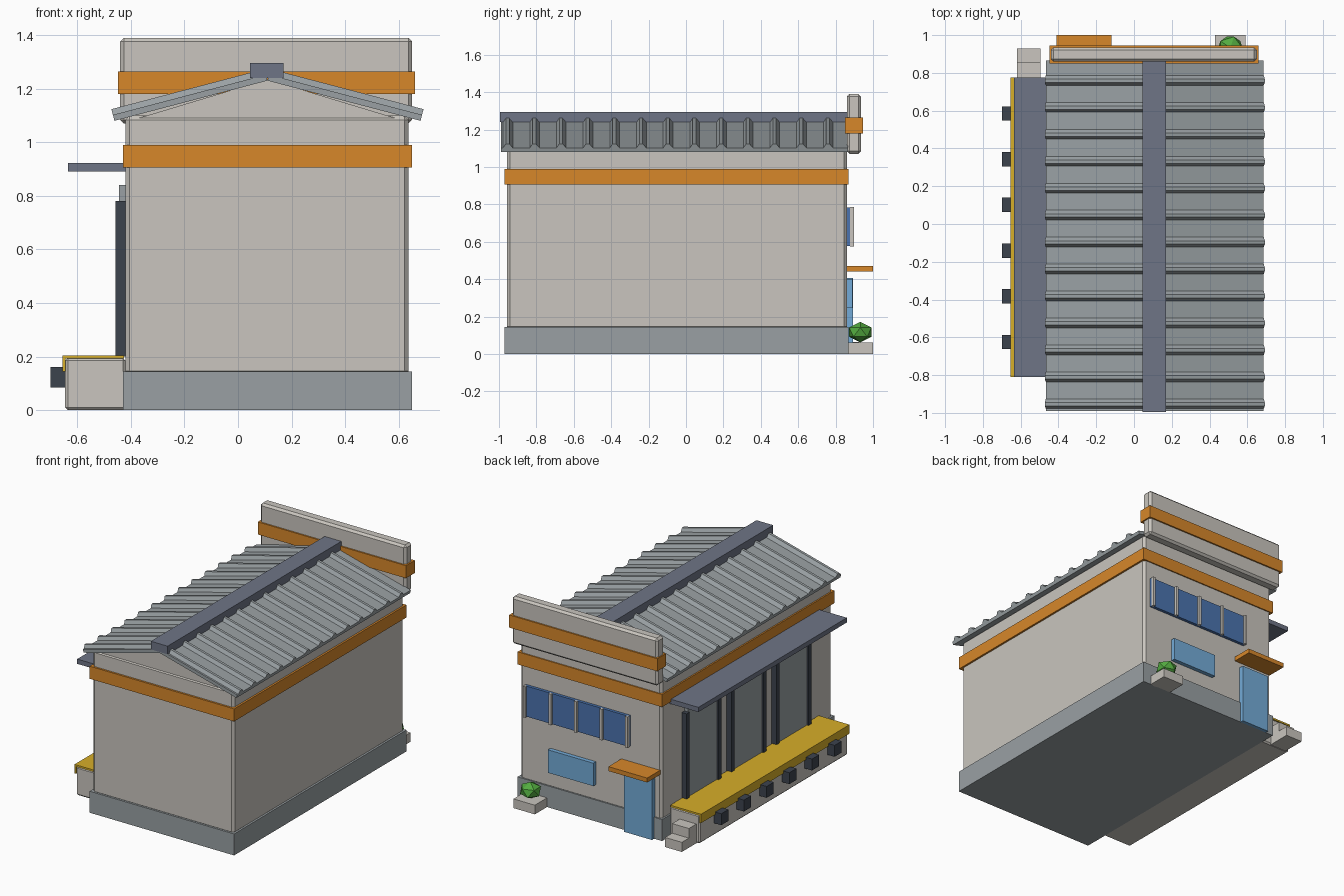
import bpy
import bmesh
from mathutils import Vector

if "Cube" in bpy.data.objects:
    bpy.data.objects.remove(bpy.data.objects["Cube"], do_unlink=True)


def material(name, *srgb):
    mat = bpy.data.materials.new(name)
    lin = [(c / 255) ** 2.2 for c in srgb] + [1]
    mat.use_nodes = True
    mat.diffuse_color = lin
    mat.node_tree.nodes["Principled BSDF"].inputs["Base Color"].default_value = lin
    return mat


WALL = material("plaster", 200, 196, 189)
ORANGE = material("orange trim", 214, 134, 46)
GREY = material("metal grey", 152, 159, 162)
SLATE = material("slate", 110, 116, 133)
YELLOW = material("safety yellow", 214, 173, 45)
DARK = material("dark rubber", 63, 69, 79)
GLASS = material("window blue", 76, 115, 174)
SKY = material("light blue", 115, 170, 215)
LEAF = material("leaf green", 84, 170, 66)


def finish(name, bm, mat):
    bmesh.ops.recalc_face_normals(bm, faces=bm.faces[:])
    mesh = bpy.data.meshes.new(name)
    bm.to_mesh(mesh)
    bm.free()
    mesh.materials.append(mat)
    obj = bpy.data.objects.new(name, mesh)
    bpy.context.collection.objects.link(obj)
    return obj


def box(name, mat, x, y, z, bevel=0):
    """Box from (min, max) pairs on each axis."""
    bm = bmesh.new()
    bmesh.ops.create_cube(bm, size=1)
    for v in bm.verts:
        v.co = [r[0] if c < 0 else r[1] for c, r in zip(v.co, (x, y, z))]
    obj = finish(name, bm, mat)
    if bevel:
        mod = obj.modifiers.new("Bevel", "BEVEL")
        mod.width = bevel
        mod.segments = 1
    return obj


def prism(name, mat, outline, travel):
    """Extrude a closed 3D outline along a vector."""
    bm = bmesh.new()
    face = bm.faces.new([bm.verts.new(p) for p in outline])
    moved = bmesh.ops.extrude_face_region(bm, geom=[face])["geom"]
    bmesh.ops.translate(bm, vec=travel, verts=[g for g in moved if isinstance(g, bmesh.types.BMVert)])
    # the source face stays as the cap when the region is a lone face
    if len(bm.faces) == len(outline) + 1:
        base = [v for v in bm.verts if v.is_boundary]
        bmesh.ops.contextual_create(bm, geom=[e for e in bm.edges if e.is_boundary])
    return finish(name, bm, mat)


# Main building
box("plinth", GREY, (-0.43, 0.65), (-0.97, 0.87), (0, 0.145))
box("walls", WALL, (-0.42, 0.637), (-0.957, 0.862), (0.13, 1.1), 0.016)
box("wall_band", ORANGE, (-0.43, 0.65), (-0.97, 0.87), (0.905, 0.99))
RIDGE = 0.11
prism("gable", WALL, [(-0.405, -0.95, 1.08), (0.622, -0.95, 1.08), (RIDGE, -0.95, 1.235)],
      Vector((0, 1.81, 0)))

# Ribbed roof: one cross-section per slope, extruded from ridge to eave
START, PITCH, RIBS = -0.99, 0.1427, 13
section = [(START, 0)]
for i in range(RIBS):
    y = START + i * PITCH
    section += [(y, 0.023), (y + 0.012, 0.023), (y + 0.027, 0.045),
                (y + 0.045, 0.045), (y + 0.064, 0.023)]
section += [(START + RIBS * PITCH, 0.023), (START + RIBS * PITCH, 0)]
for side, label in ((1, "left"), (-1, "right")):
    travel = Vector((0.571 * side, 0, -0.15))
    normal = Vector((0.15 * side, 0, 0.571)).normalized()
    outline = [Vector((RIDGE, y, 1.23)) + normal * h for y, h in section]
    prism("roof_" + label, GREY, outline, travel)
box("ridge_cap", SLATE, (0.045, 0.17), (-0.995, 0.86), (1.24, 1.295))

# Parapet sign wall at the back
box("parapet", WALL, (-0.44, 0.65), (0.86, 0.935), (1.07, 1.39), 0.014)
box("parapet_band", ORANGE, (-0.447, 0.66), (0.85, 0.945), (1.18, 1.265))

# Loading dock on the right side
DOCK_Y = (-0.81, 0.775)
box("dock", WALL, (-0.645, -0.42), DOCK_Y, (0, 0.195), 0.01)
box("dock_floor", YELLOW, (-0.655, -0.425), DOCK_Y, (0.193, 0.205))
box("dock_edge", YELLOW, (-0.655, -0.643), DOCK_Y, (0.145, 0.205))
box("dock_canopy", SLATE, (-0.635, -0.42), DOCK_Y, (0.89, 0.922))
for i in range(6):
    y = 0.585 - 0.242 * i
    box(f"bumper_{i + 1}", DARK, (-0.7, -0.645), (y - 0.038, y + 0.038), (0.085, 0.162))
box("upper_step", WALL, (-0.62, -0.495), (0.77, 0.855), (0, 0.13))
box("lower_step", WALL, (-0.62, -0.495), (0.855, 0.93), (0, 0.065))

# Shutters with dark guide rails
for i, y in enumerate((0.46, -0.02, -0.5)):
    box(f"shutter_{i + 1}", GREY, (-0.445, -0.41), (y - 0.155, y + 0.155), (0.2, 0.84))
    for s in (-1, 1):
        c = y + s * 0.17
        box(f"rail_{i + 1}_{'front' if s < 0 else 'back'}", DARK,
            (-0.457, -0.41), (c - 0.015, c + 0.015), (0.2, 0.78))

# Office end: window strip, small window, door and canopy
box("window_strip", GLASS, (-0.19, 0.59), (0.85, 0.882), (0.577, 0.783))
for i in range(5):
    x = -0.182 + 0.191 * i
    box(f"mullion_{i + 1}", WALL, (x - 0.009, x + 0.009), (0.878, 0.898), (0.575, 0.785))
box("small_window", SKY, (0.07, 0.41), (0.85, 0.89), (0.245, 0.4))
box("door", SKY, (-0.37, -0.16), (0.85, 0.893), (0, 0.405))
box("door_canopy", ORANGE, (-0.41, -0.12), (0.85, 1.0), (0.44, 0.47))

# Planter and shrub
box("planter", WALL, (0.43, 0.59), (0.865, 1.0), (0, 0.062))
bm = bmesh.new()
bmesh.ops.create_icosphere(bm, subdivisions=1, radius=1)
for v in bm.verts:
    v.co = (0.51 + v.co.x * 0.072, 0.932 + v.co.y * 0.07, 0.117 + v.co.z * 0.055)
finish("shrub", bm, LEAF)
